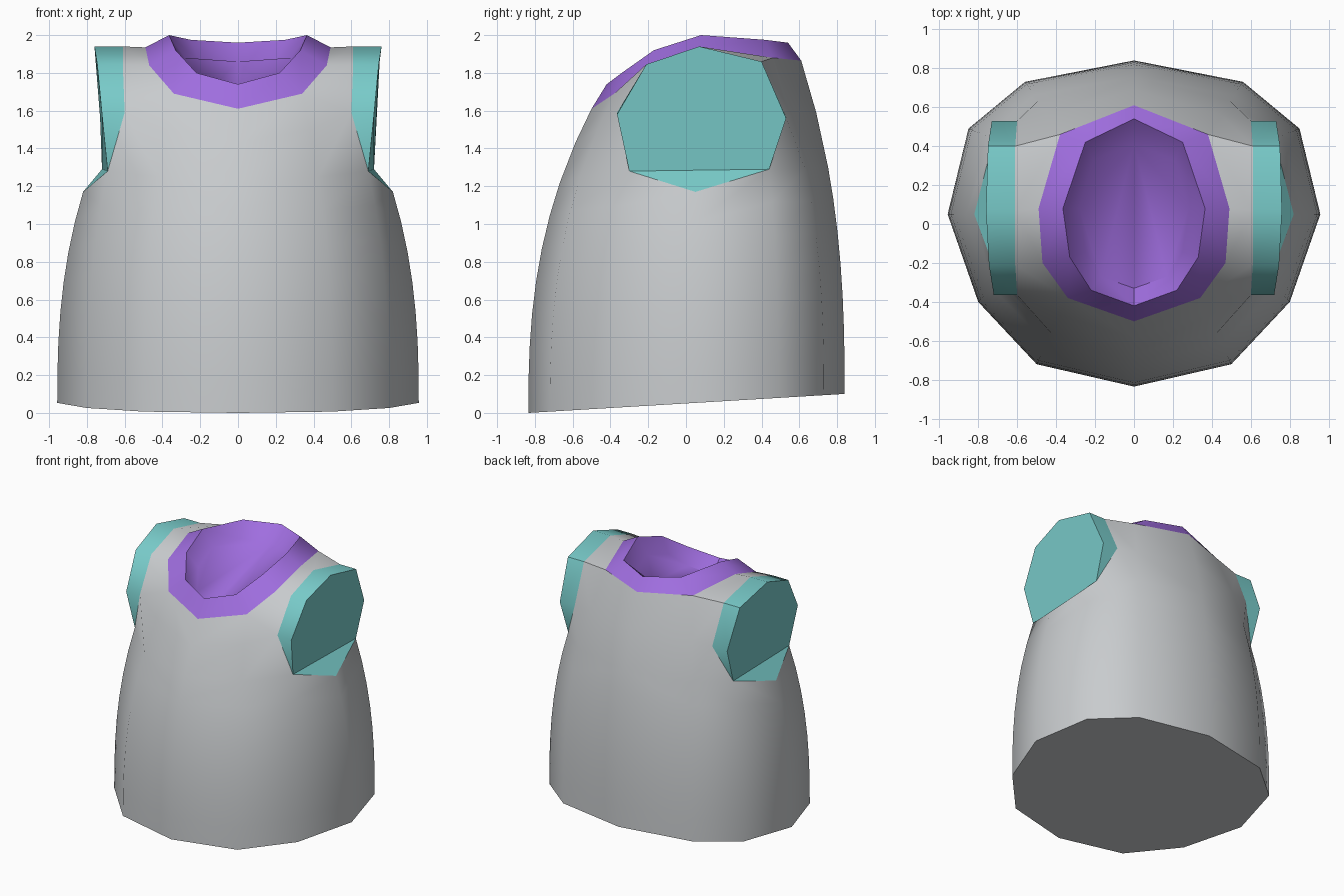
import bpy, bmesh, math
from mathutils import Vector

if "Cube" in bpy.data.objects:
    bpy.data.objects.remove(bpy.data.objects["Cube"])


def material(name, rgb):
    m = bpy.data.materials.new(name)
    m.diffuse_color = (*rgb, 1)
    m.use_nodes = True
    m.node_tree.nodes["Principled BSDF"].inputs["Base Color"].default_value = m.diffuse_color
    return m


def build(name, faces, mat):
    """Make an object from right-half faces (lists of points) and their mirror image."""
    bm = bmesh.new()
    for f in faces:
        for s in (1, -1):
            bm.faces.new([bm.verts.new((s * p[0], p[1], p[2])) for p in f])
    bmesh.ops.remove_doubles(bm, verts=bm.verts, dist=0.0005)
    bmesh.ops.recalc_face_normals(bm, faces=bm.faces)
    me = bpy.data.meshes.new(name)
    bm.to_mesh(me)
    bm.free()
    me.materials.append(mat)
    ob = bpy.data.objects.new(name, me)
    bpy.context.collection.objects.link(ob)
    bpy.ops.object.select_all(action='DESELECT')
    ob.select_set(True)
    bpy.context.view_layer.objects.active = ob
    bpy.ops.object.shade_smooth_by_angle(angle=math.radians(45))
    return ob


def strip(a, b):
    """Quads between two rows of points; shared points give triangles."""
    out = []
    for i in range(len(a) - 1):
        f = [a[i], a[i + 1], b[i + 1], b[i]]
        f = [p for k, p in enumerate(f) if p not in f[:k]]
        if len(f) > 2:
            out.append(f)
    return out


grey = material("light grey", (0.58, 0.60, 0.615))
purple = material("purple", (0.35, 0.155, 0.74))
teal = material("teal", (0.19, 0.60, 0.59))

# Collar rings, front to back
neck = [(0, -.50, 1.61), (.34, -.38, 1.69), (.47, -.20, 1.84),
        (.49, .08, 1.935), (.38, .46, 1.88), (0, .61, 1.865)]
rim = [(0, -.42, 1.74), (.22, -.34, 1.80), (.33, -.17, 1.92),
       (.365, .08, 2.0), (.25, .42, 1.975), (0, .54, 1.96)]
bowl = [(0, -.33, 1.64), (.17, -.27, 1.69), (.25, -.14, 1.81),
        (.28, .08, 1.88), (.21, .33, 1.87), (0, .41, 1.86)]

# Armhole ring, from low front over the shoulder to low back, and cuff end
low_f, low_b, pit = (.69, -.30, 1.28), (.72, .44, 1.29), (.82, .05, 1.17)
arm = [low_f, (.60, -.365, 1.59), (.61, -.21, 1.845), (.61, .07, 1.94),
       (.61, .40, 1.86), (.60, .53, 1.565), low_b]
end = [low_f, (.72, -.365, 1.58), (.745, -.21, 1.845), (.76, .07, 1.94),
       (.75, .40, 1.86), (.73, .53, 1.56), low_b]

# Body columns: hem xy, top point, height of the chest row
columns = [((0, -.835), neck[0], 1.22), ((.50, -.72), neck[1], 1.25),
           ((.80, -.40), low_f, 1.28), ((.957, .05), pit, 1.17),
           ((.85, .49), low_b, 1.29), ((.56, .73), neck[4], 1.29),
           ((0, .84), neck[5], 1.30)]


def on_column(c, z):
    (x, y), top, _ = columns[c]
    z0 = .05 + .06 * y
    t = (z - z0) / (top[2] - z0)
    k = t ** 2.5
    if t > .9999:
        return top
    return (x + (top[0] - x) * k, y + (top[1] - y) * k, z)


# Lower body: curved rows from the tilted hem to the chest
ROWS = 7
rows = []
for r in range(ROWS + 1):
    row = []
    for c, ((x, y), top, chest) in enumerate(columns):
        z0 = .05 + .06 * y
        row.append(on_column(c, z0 + (chest - z0) * r / ROWS))
    rows.append(row)
body = [f for r in range(ROWS) for f in strip(rows[r], rows[r + 1])]
body.append(rows[0])  # closed underside

# Upper front and back panels between the chest row, collar and armholes
chest = rows[-1]
f0, f1 = on_column(0, 1.43), on_column(1, 1.50)
b0, b1 = on_column(6, 1.59), on_column(5, 1.58)
body += strip([chest[0], f0, neck[0]], [chest[1], f1, neck[1]])
body += strip([chest[6], b0, neck[5]], [chest[5], b1, neck[4]])
body += strip([chest[1], f1, neck[1], neck[2], neck[3]],
              [arm[0], arm[1], arm[1], arm[2], arm[3]])
body += strip([chest[5], b1, neck[4], neck[3]],
              [arm[6], arm[5], arm[4], arm[3]])
build("vest_body", body, grey)

# Collar: raised band, inner wall and floor
build("collar", strip(neck, rim) + strip(rim, bowl) + [bowl], purple)

# Arm cuffs: side wall, closed end and the small underarm triangle
build("arm_cuffs", strip(arm, end) + [end, [low_f, pit, low_b]], teal)
